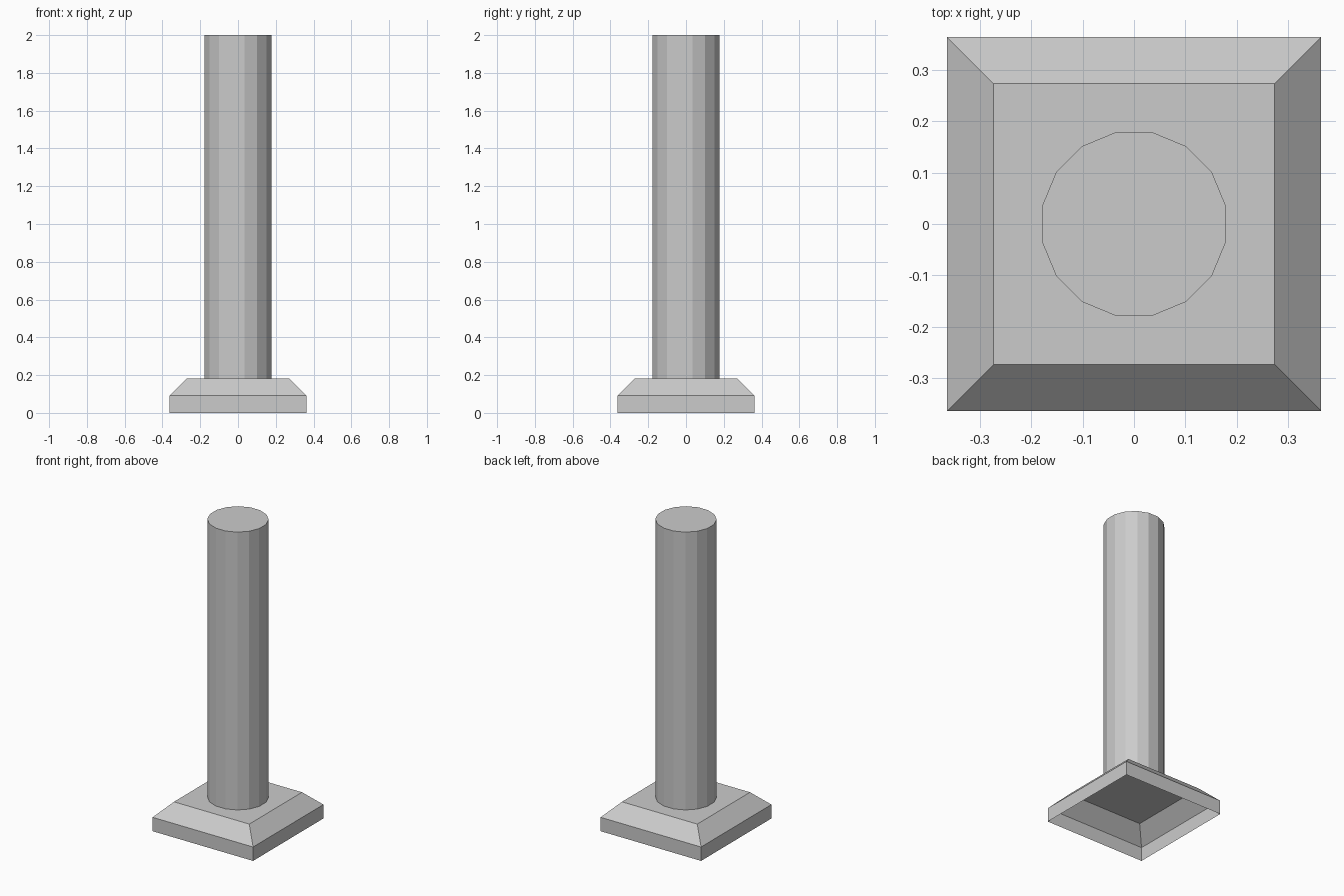
import bpy
import bmesh
import math
from mathutils import Matrix

cube = bpy.data.objects.get("Cube")
if cube:
    bpy.data.objects.remove(cube, do_unlink=True)

UNIT = 2 / 11  # column radius; every size is a multiple of it

stone = bpy.data.materials.new("light_grey_stone")
stone.use_nodes = True
stone.diffuse_color = (0.6, 0.6, 0.6, 1)
stone.node_tree.nodes["Principled BSDF"].inputs["Base Color"].default_value = (0.6, 0.6, 0.6, 1)


def add_object(name, bm):
    mesh = bpy.data.meshes.new(name)
    bm.to_mesh(mesh)
    bm.free()
    mesh.materials.append(stone)
    obj = bpy.data.objects.new(name, mesh)
    bpy.context.collection.objects.link(obj)
    return obj


def lofted(name, rings, sides):
    """Stack regular rings of (radius, z), flat side forward; cap the top, leave the bottom open."""
    bm = bmesh.new()
    loops = []
    for radius, z in rings:
        angles = [math.tau * (i + 0.5) / sides for i in range(sides)]
        loops.append([bm.verts.new((radius * math.cos(a), radius * math.sin(a), z)) for a in angles])
    for low, high in zip(loops, loops[1:]):
        for i in range(sides):
            j = (i + 1) % sides
            bm.faces.new((low[i], low[j], high[j], high[i]))
    bm.faces.new(loops[-1])
    return add_object(name, bm)


# Hollow square plinth: upright rim, sloped shoulder, flat top
corner = math.sqrt(2) * UNIT
lofted("plinth", [(2 * corner, 0), (2 * corner, UNIT / 2), (1.5 * corner, UNIT)], 4)

# Sixteen-sided column standing on the plinth
lofted("column", [(UNIT, UNIT), (UNIT, 2)], 16)
